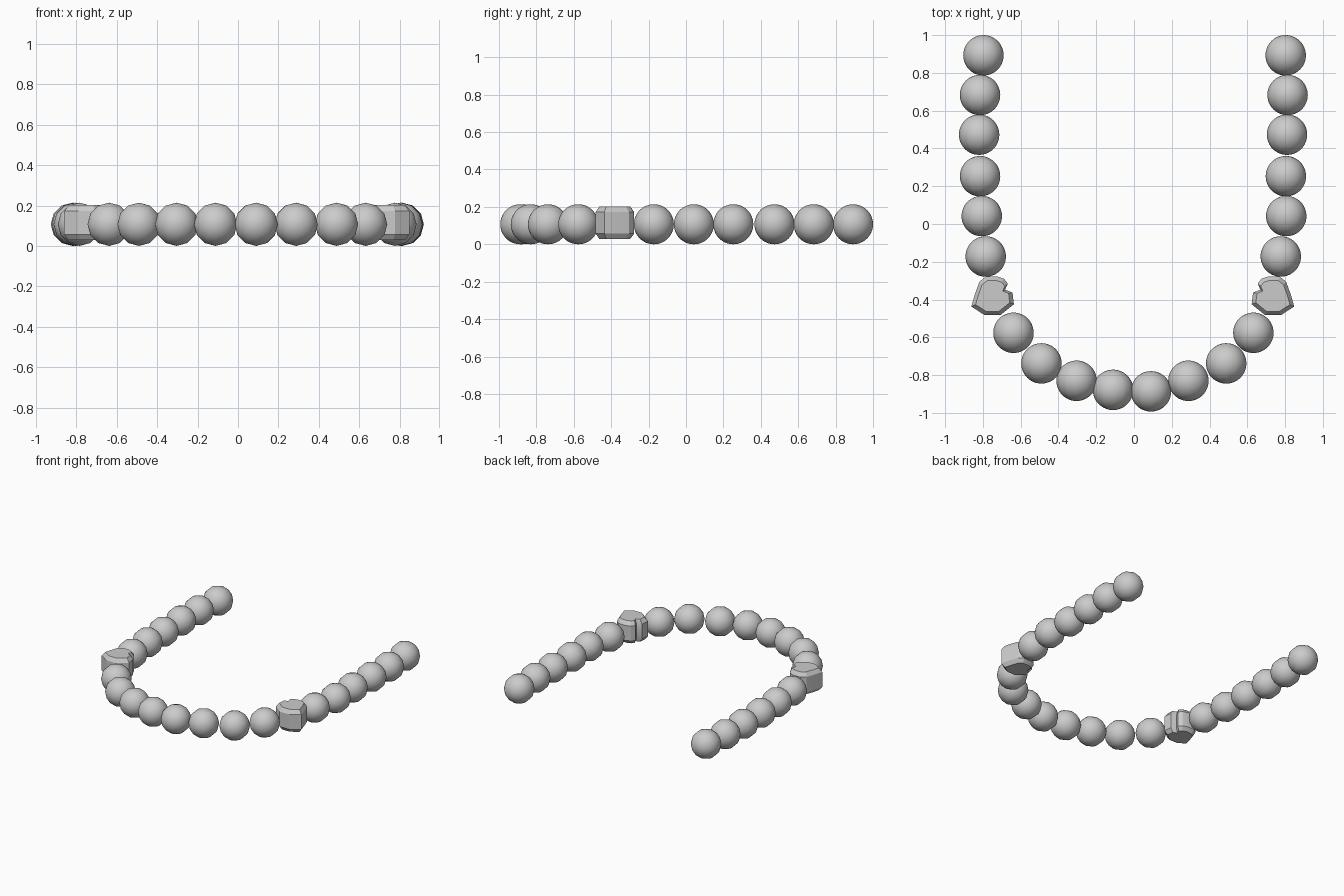
import bpy, bmesh, math
from mathutils import Matrix

if "Cube" in bpy.data.objects:
    bpy.data.objects.remove(bpy.data.objects["Cube"])

R = 0.107
# bead centres from the open end down to the front: y, left x, right x
rows = [(0.893, -0.797, 0.803), (0.683, -0.815, 0.813), (0.473, -0.82, 0.81),
        (0.253, -0.815, 0.804), (0.042, -0.806, 0.806), (-0.172, -0.785, 0.777),
        (-0.576, -0.638, 0.632), (-0.738, -0.49, 0.488), (-0.83, -0.304, 0.288),
        (-0.878, -0.111, 0.09)]


def finish(bm, name, loc, angle):
    bmesh.ops.recalc_face_normals(bm, faces=bm.faces)
    me = bpy.data.meshes.new(name)
    bm.to_mesh(me)
    bm.free()
    ob = bpy.data.objects.new(name, me)
    ob.location = loc
    bpy.context.collection.objects.link(ob)
    bpy.ops.object.select_all(action='DESELECT')
    ob.select_set(True)
    bpy.context.view_layer.objects.active = ob
    bpy.ops.object.shade_smooth_by_angle(angle=math.radians(angle))


# round bead: poles along y, few sides around
def round_bead(name, x, y):
    bm = bmesh.new()
    bmesh.ops.create_uvsphere(bm, u_segments=12, v_segments=24, radius=R,
                              matrix=Matrix.Rotation(math.pi / 2, 4, 'X'))
    finish(bm, name, (x, y, R), 60)


# carved bead: notched outline with bevelled top and bottom
outline = [(-.07, .08), (-.037, .106), (.02, .108), (.06, .095), (.08, .07),
           (.066, .037), (.105, .022), (.112, -.04), (.04, -.098),
           (-.042, -.098), (-.113, -.052), (-.095, .012)]


def carved_bead(name, x, y, side):
    bm = bmesh.new()
    rings = []
    for z, s in ((-.083, .8), (-.055, 1), (.06, 1), (.09, .8)):
        rings.append([bm.verts.new((px * s * side, py * s, z)) for px, py in outline])
    n = len(outline)
    for a, b in zip(rings, rings[1:]):
        for i in range(n):
            j = (i + 1) % n
            bm.faces.new((a[i], a[j], b[j], b[i]))
    bm.faces.new(rings[0][::-1])
    bm.faces.new(rings[-1])
    finish(bm, name, (x, y, R + .005), 25)


for i, (y, xl, xr) in enumerate(rows):
    round_bead(f"bead_left_{i}", xl, y)
    round_bead(f"bead_right_{i}", xr, y + (-.008 if i == 9 else 0))
carved_bead("carved_bead_left", -0.748, -0.385, 1)
carved_bead("carved_bead_right", 0.735, -0.385, -1)
